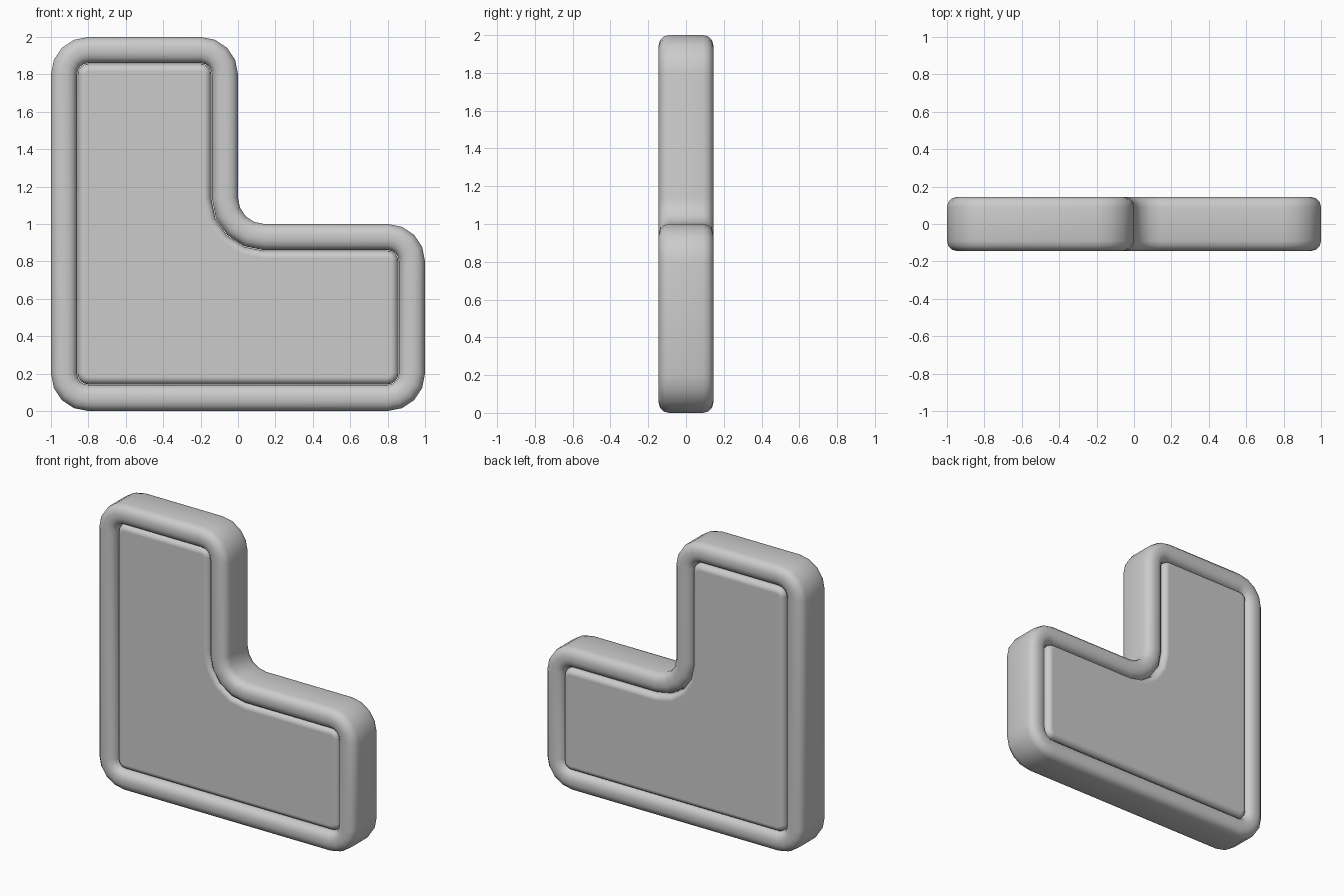
import bpy, bmesh, math
from mathutils import Vector

if "Cube" in bpy.data.objects:
    bpy.data.objects.remove(bpy.data.objects["Cube"])

# L outline, counter-clockwise: x, z, corner radius (negative = inside corner)
CORNERS = [(-1, 0, .2), (1, 0, .2), (1, 1, .2), (0, 1, -.14), (0, 2, .2), (-1, 2, .2)]
SEGS = 4


def outline(inset):
    """Rounded L outline moved inwards, keeping the arc centres fixed."""
    pts = []
    n = len(CORNERS)
    for i, (x, z, r) in enumerate(CORNERS):
        p = Vector((x, z))
        d_in = (p - Vector(CORNERS[i - 1][:2])).normalized()
        d_out = (Vector(CORNERS[(i + 1) % n][:2]) - p).normalized()
        centre = p + (d_out - d_in) * abs(r)
        radius = abs(r) - math.copysign(inset, r)
        for k in range(SEGS + 1):
            t = math.pi / 2 * k / SEGS
            pts.append(centre + (d_in * math.sin(t) - d_out * math.cos(t)) * radius)
    return pts


def loft(name, section, closed):
    """Sweep (inset, y) section points round the L outline."""
    bm = bmesh.new()
    rings = [[bm.verts.new((p.x, y, p.y)) for p in outline(inset)] for inset, y in section]
    pairs = list(zip(rings, rings[1:]))
    if closed:
        pairs.append((rings[-1], rings[0]))
    for a, b in pairs:
        for i in range(len(a)):
            j = (i + 1) % len(a)
            bm.faces.new((a[i], a[j], b[j], b[i]))
    if not closed:
        bm.faces.new(rings[0])
        bm.faces.new(rings[-1])
    bmesh.ops.recalc_face_normals(bm, faces=bm.faces)
    me = bpy.data.meshes.new(name)
    bm.to_mesh(me)
    bm.free()
    ob = bpy.data.objects.new(name, me)
    bpy.context.collection.objects.link(ob)
    bpy.ops.object.select_all(action='DESELECT')
    ob.select_set(True)
    bpy.context.view_layer.objects.active = ob
    bpy.ops.object.shade_smooth_by_angle(angle=math.radians(50))
    return ob


def arc(cx, cy, r, start, steps):
    """Quarter circle of section points, starting at an angle in degrees."""
    angles = [math.radians(start + 90 * k / steps) for k in range(steps + 1)]
    return [(cx + r * math.cos(a), cy + r * math.sin(a)) for a in angles]


# Raised rim: rounded rectangle section
R, HALF, WIDTH = .055, .145, .14
loft("rim",
     arc(R, HALF - R, R, 90, 3) + arc(R, R - HALF, R, 180, 3)
     + arc(WIDTH - R, R - HALF, R, 270, 3) + arc(WIDTH - R, HALF - R, R, 0, 3), True)

# Panel with a softly rounded edge, recessed in front and nearly flush at the back
E, INSET, FRONT, BACK = .04, .143, .12, .142
panel = loft("panel",
             arc(INSET + E, BACK - E, E, 90, 4) + arc(INSET + E, E - FRONT, E, 180, 4), False)
weighted = panel.modifiers.new("flat_face_shading", 'WEIGHTED_NORMAL')
weighted.keep_sharp = True
